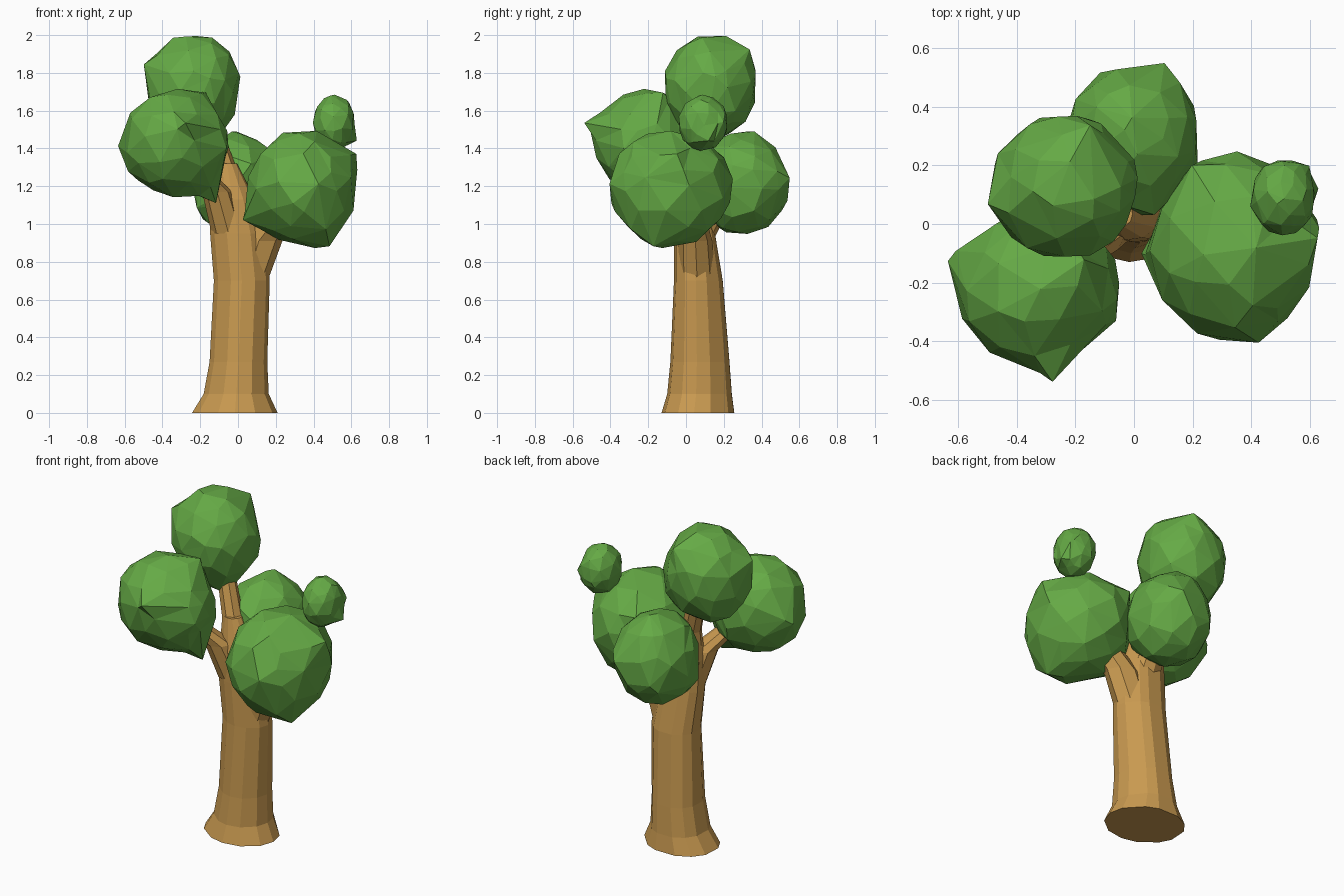
import bpy, bmesh, math, random
from mathutils import Vector

if "Cube" in bpy.data.objects:
    bpy.data.objects.remove(bpy.data.objects["Cube"])

random.seed(7)


def material(name, color):
    m = bpy.data.materials.new(name)
    m.diffuse_color = color
    m.use_nodes = True
    m.node_tree.nodes["Principled BSDF"].inputs["Base Color"].default_value = m.diffuse_color
    return m


BARK = material("bark", (0.58, 0.32, 0.08, 1))
LEAF = material("leaves", (0.13, 0.40, 0.06, 1))


def finish(name, bm, mat):
    bmesh.ops.recalc_face_normals(bm, faces=bm.faces)
    mesh = bpy.data.meshes.new(name)
    bm.to_mesh(mesh)
    bm.free()
    obj = bpy.data.objects.new(name, mesh)
    mesh.materials.append(mat)
    bpy.context.collection.objects.link(obj)
    return obj


def loft(name, rings, sides, wobble=0.0, skew=0.0):
    """Horizontal elliptical rings (x, y, z, rx, ry) skinned into a closed stem."""
    bm = bmesh.new()
    loops = []
    twist = [random.uniform(-wobble, wobble) for _ in range(sides)]
    for x, y, z, rx, ry in rings:
        loop = []
        for i in range(sides):
            a = 2 * math.pi * (i + twist[i]) / sides
            loop.append(bm.verts.new((x + rx * math.cos(a), y + ry * math.sin(a + skew), z)))
        loops.append(loop)
    for low, high in zip(loops, loops[1:]):
        for i in range(sides):
            j = (i + 1) % sides
            bm.faces.new((low[i], low[j], high[j], high[i]))
    bm.faces.new(loops[0])
    bm.faces.new(loops[-1])
    return finish(name, bm, BARK)


def leaf_clump(name, center, radii, spikes=()):
    """Rough low-poly ball, with single vertices pulled out to spike points."""
    c, r = Vector(center), Vector(radii)
    bm = bmesh.new()
    bmesh.ops.create_icosphere(bm, subdivisions=3, radius=1)
    for v in bm.verts:
        v.co = c + v.co * r * random.uniform(0.965, 1.035)
    for s in spikes:
        d = (Vector(s) - c).normalized()
        tip = max(bm.verts, key=lambda v: (v.co - c).normalized().dot(d))
        # neighbours follow part of the way so the spike has a broad base
        pull = Vector(s) - tip.co
        for e in tip.link_edges:
            e.other_vert(tip).co += pull * 0.3
        tip.co = Vector(s)
    obj = finish(name, bm, LEAF)
    dec = obj.modifiers.new("coarse_facets", 'DECIMATE')
    dec.ratio = 0.36
    return obj


# Trunk with flared foot
loft("trunk", [
    (-0.02, 0.067, 0.00, 0.23, 0.197),
    (-0.012, 0.075, 0.10, 0.175, 0.175),
    (0.0, 0.077, 0.27, 0.155, 0.16),
    (0.018, 0.068, 0.70, 0.15, 0.132),
    (-0.005, 0.048, 0.95, 0.147, 0.11),
    (-0.03, 0.04, 1.13, 0.12, 0.095),
    (-0.06, 0.04, 1.32, 0.055, 0.055),
], 13, 0.25, -0.08)

# Branches running into the leaf clumps
loft("right_branch", [(0.04, 0.06, 0.68, 0.11, 0.10), (0.11, 0.05, 0.91, 0.125, 0.09),
                      (0.27, 0.00, 1.12, 0.09, 0.08)], 8)
loft("top_branch", [(-0.05, 0.03, 1.05, 0.09, 0.08), (-0.07, 0.05, 1.30, 0.06, 0.06),
                    (-0.16, 0.10, 1.58, 0.05, 0.05)], 8)
loft("left_branch", [(-0.05, 0.03, 0.95, 0.09, 0.08), (-0.11, -0.03, 1.17, 0.08, 0.08),
                     (-0.27, -0.17, 1.36, 0.05, 0.05)], 8)
loft("back_branch", [(-0.01, 0.06, 0.88, 0.09, 0.07), (-0.01, 0.14, 1.05, 0.08, 0.07),
                     (0.00, 0.26, 1.20, 0.05, 0.05)], 8)

# Leaf clumps
leaf_clump("top_leaves", (-0.24, 0.13, 1.725), (0.25, 0.245, 0.28),
           [(-0.50, 0.06, 1.85), (-0.15, 0.34, 1.92), (-0.24, 0.13, 2.0),
            (-0.14, 0.02, 1.46)])
leaf_clump("left_leaves", (-0.335, -0.22, 1.43), (0.275, 0.26, 0.28),
           [(-0.28, -0.54, 1.53), (-0.635, -0.12, 1.41), (-0.12, -0.18, 1.11),
            (-0.05, -0.29, 1.40), (-0.17, -0.12, 1.70), (-0.07, -0.11, 1.38)])
leaf_clump("right_leaves", (0.34, -0.08, 1.19), (0.285, 0.32, 0.305),
           [(0.63, -0.04, 1.37), (0.49, -0.17, 0.88), (0.41, -0.405, 1.24),
            (0.02, -0.10, 1.02), (0.20, 0.20, 1.36)])
leaf_clump("back_leaves", (-0.005, 0.29, 1.21), (0.225, 0.255, 0.27),
           [(0.11, 0.545, 1.25), (-0.15, 0.48, 1.10), (-0.22, 0.20, 1.08),
            (-0.03, 0.32, 1.49), (0.07, 0.03, 1.32)])
leaf_clump("small_leaves", (0.51, 0.09, 1.535), (0.11, 0.13, 0.145),
           [(0.63, 0.12, 1.44), (0.60, 0.20, 1.54)])
